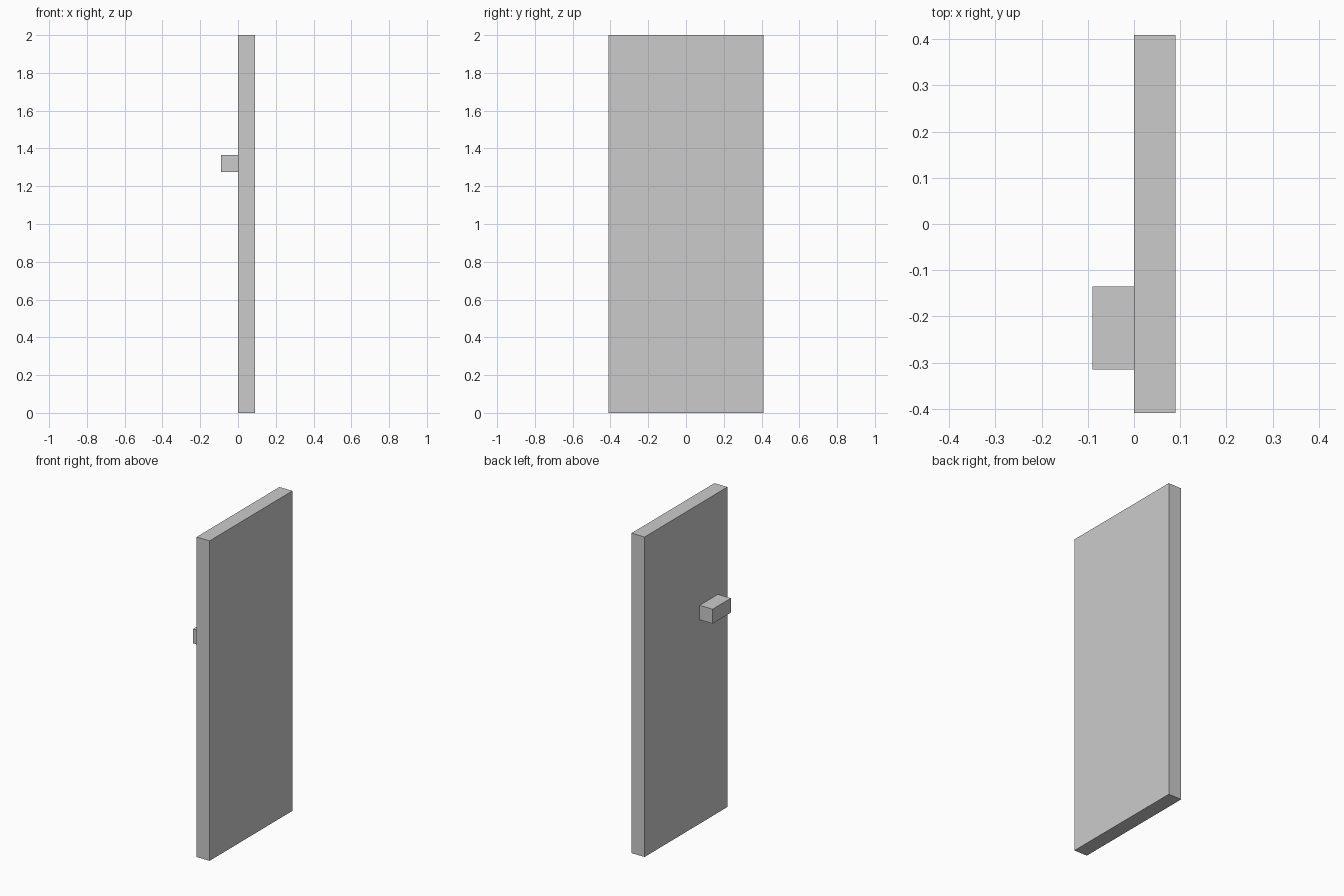
import bpy
from mathutils import Vector

if "Cube" in bpy.data.objects:
    bpy.data.objects.remove(bpy.data.objects["Cube"])


def box(name, low, high):
    """Flat-sided box spanning two opposite corners."""
    low, high = Vector(low), Vector(high)
    bpy.ops.mesh.primitive_cube_add(size=1, location=(low + high) / 2)
    obj = bpy.context.object
    obj.name = name
    obj.scale = high - low
    bpy.ops.object.transform_apply(location=False, rotation=False, scale=True)
    return obj


# Tall door slab
box("door_panel", (0, -0.409, 0), (0.09, 0.409, 2))

# Block handle on the left face, near the front edge
box("door_handle", (-0.09, -0.315, 1.275), (0, -0.135, 1.365))
